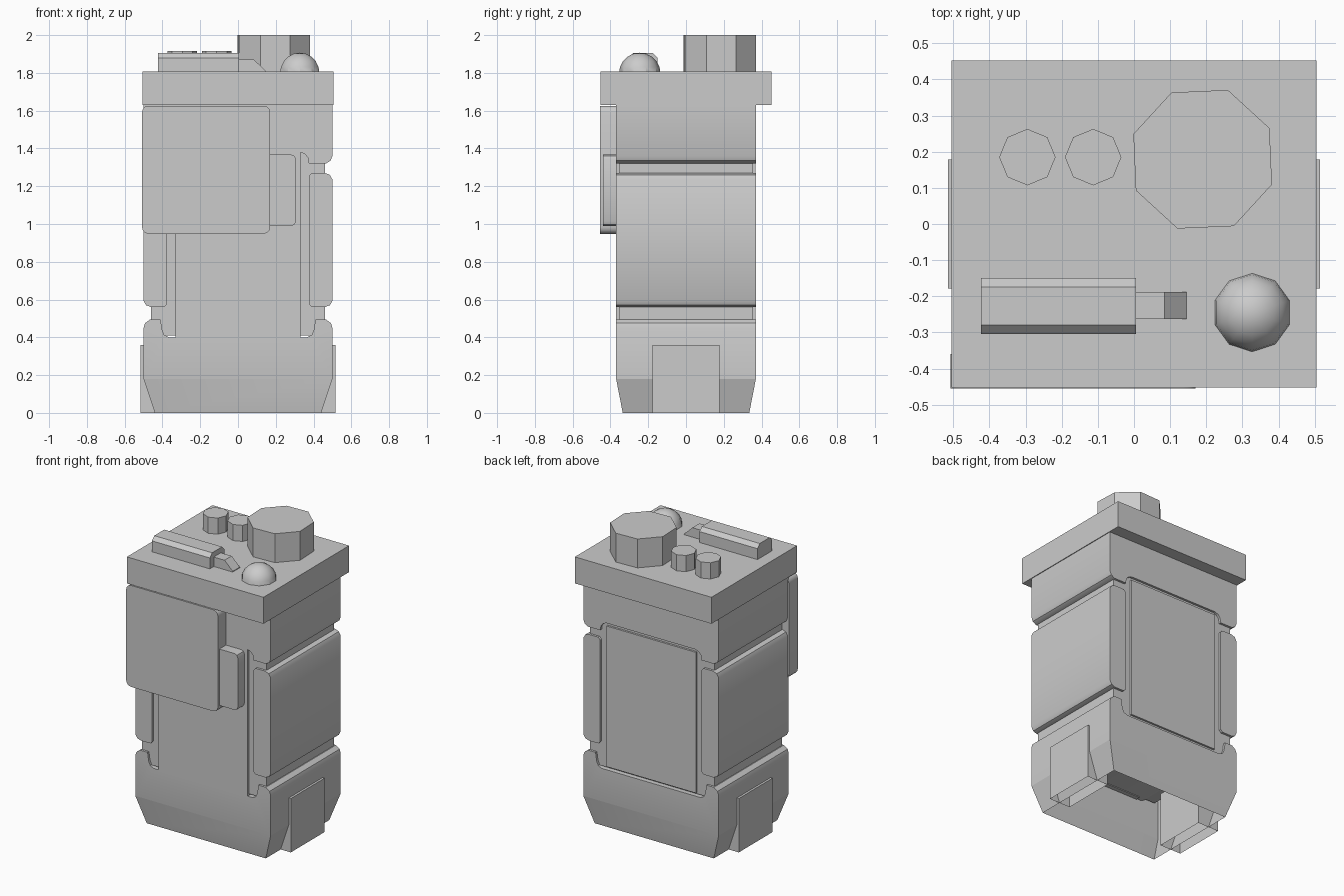
import bpy, bmesh, math
from mathutils import Matrix, Vector

if "Cube" in bpy.data.objects:
    bpy.data.objects.remove(bpy.data.objects["Cube"])


def finish(name, bm, smooth=False):
    bmesh.ops.recalc_face_normals(bm, faces=bm.faces[:])
    me = bpy.data.meshes.new(name)
    bm.to_mesh(me)
    bm.free()
    ob = bpy.data.objects.new(name, me)
    bpy.context.collection.objects.link(ob)
    if smooth:
        bpy.ops.object.select_all(action='DESELECT')
        ob.select_set(True)
        bpy.context.view_layer.objects.active = ob
        bpy.ops.object.shade_smooth_by_angle(angle=math.radians(35))
    return ob


def prism(pts, a, b, axis='y'):
    """Extrude a profile: xz points along y, or yz points along x."""
    bm = bmesh.new()
    place = (lambda p: (p[0], a, p[1])) if axis == 'y' else (lambda p: (a, p[0], p[1]))
    f = bm.faces.new([bm.verts.new(place(p)) for p in pts])
    r = bmesh.ops.extrude_face_region(bm, geom=[f])
    step = Vector((0, b - a, 0)) if axis == 'y' else Vector((b - a, 0, 0))
    bmesh.ops.translate(bm, vec=step, verts=[v for v in r['geom'] if isinstance(v, bmesh.types.BMVert)])
    return bm


def rect(x0, x1, z0, z1):
    return [(x0, z0), (x1, z0), (x1, z1), (x0, z1)]


def rounded(x0, x1, z0, z1, r, n=3):
    pts = []
    for cx, cz, start in ((x1 - r, z0 + r, -90), (x1 - r, z1 - r, 0),
                          (x0 + r, z1 - r, 90), (x0 + r, z0 + r, 180)):
        for i in range(n + 1):
            t = math.radians(start + 90 * i / n)
            pts.append((cx + r * math.cos(t), cz + r * math.sin(t)))
    return pts


def box(name, x0, x1, y0, y1, z0, z1):
    return finish(name, prism(rect(x0, x1, z0, z1), y0, y1))


def mirrored(half):
    return half + [(-x, z) for x, z in reversed(half)]


def cylinder(name, x, y, r, z0, z1, turn):
    bm = bmesh.new()
    m = Matrix.Translation((x, y, (z0 + z1) / 2)) @ Matrix.Rotation(math.radians(turn), 4, 'Z')
    bmesh.ops.create_cone(bm, cap_ends=True, segments=8, radius1=r, radius2=r, depth=z1 - z0, matrix=m)
    return finish(name, bm)


# Inner core seen at the bottom of the grooves
box("core", -0.46, 0.46, -0.355, 0.355, 0.41, 1.64)

# Lower shell: notched top, tapered and open at the bottom
bm = prism(mirrored([(0.44, 0), (0.5, 0.18), (0.5, 0.45), (0.492, 0.475), (0.465, 0.495), (0.41, 0.495),
                     (0.402, 0.44), (0.39, 0.412), (0.365, 0.4)]), -0.37, 0.37)
bmesh.ops.bisect_plane(bm, geom=bm.verts[:] + bm.edges[:] + bm.faces[:],
                       plane_co=(0, 0, 0.18), plane_no=(0, 0, 1))
bmesh.ops.recalc_face_normals(bm, faces=bm.faces[:])
bmesh.ops.delete(bm, geom=[f for f in bm.faces if all(v.co.z < 0.001 for v in f.verts)], context='FACES_ONLY')
for v in bm.verts:
    if v.co.z < 0.001:
        v.co.y *= 0.335 / 0.37
finish("lower_shell", bm, True)

# Upper shell above the side grooves
finish("upper_shell", prism(mirrored([(0.5, 1.64), (0.5, 1.36), (0.49, 1.335), (0.465, 1.32), (0.375, 1.32),
                                      (0.37, 1.35), (0.355, 1.37), (0.33, 1.38)]), -0.37, 0.37), True)

# Front and back panels
box("front_panel", -0.33, 0.33, -0.37, -0.34, 0.395, 1.385)
box("back_panel", -0.33, 0.33, 0.34, 0.368, 0.42, 1.36)

# Side bands and open-bottomed feet
for s, side in ((1, "right"), (-1, "left")):
    band = [(0.375, 0.575), (0.39, 0.56), (0.46, 0.56), (0.487, 0.57), (0.5, 0.595),
            (0.5, 1.235), (0.487, 1.26), (0.46, 1.27), (0.39, 1.27), (0.375, 1.255)]
    finish(side + "_band", prism([(s * x, z) for x, z in band], -0.37, 0.37), True)
    bm = prism(rect(s * 0.36, s * 0.515, 0, 0.36), -0.178, 0.178)
    bmesh.ops.delete(bm, geom=[f for f in bm.faces if all(v.co.z < 0.001 for v in f.verts)], context='FACES_ONLY')
    finish(side + "_foot", bm)

# Front box and its smaller chamfered neighbour
finish("front_box", prism(rounded(-0.508, 0.17, 0.948, 1.626, 0.035), -0.455, -0.36), True)
latch = prism(rounded(0.14, 0.307, 0.99, 1.367, 0.025, 2), -0.44, -0.36)
finish("front_latch", latch, True)

# Lid
box("lid", -0.505, 0.505, -0.452, 0.452, 1.63, 1.807)

# Controls on the lid
cylinder("large_knob", 0.19, 0.179, 0.204, 1.8, 2.0, 70)
for i, x in enumerate((-0.295, -0.113)):
    cylinder("small_knob_%d" % (i + 1), x, 0.185, 0.078, 1.8, 1.915, 0)
finish("top_bar", prism([(-0.305, 1.8), (-0.305, 1.88), (-0.28, 1.905), (-0.175, 1.905),
                         (-0.15, 1.88), (-0.15, 1.8)], -0.423, 0.005, 'x'))
finish("bar_tip", prism([(0, 1.8), (0.145, 1.8), (0.145, 1.812), (0.085, 1.87), (0, 1.87)], -0.263, -0.188))

# Dome light
bm = bmesh.new()
bmesh.ops.create_uvsphere(bm, u_segments=10, v_segments=10, radius=0.11,
                          matrix=Matrix.Translation((0.327, -0.245, 1.797)))
bmesh.ops.delete(bm, geom=[v for v in bm.verts if v.co.z < 1.79], context='VERTS')
finish("dome", bm, True)
